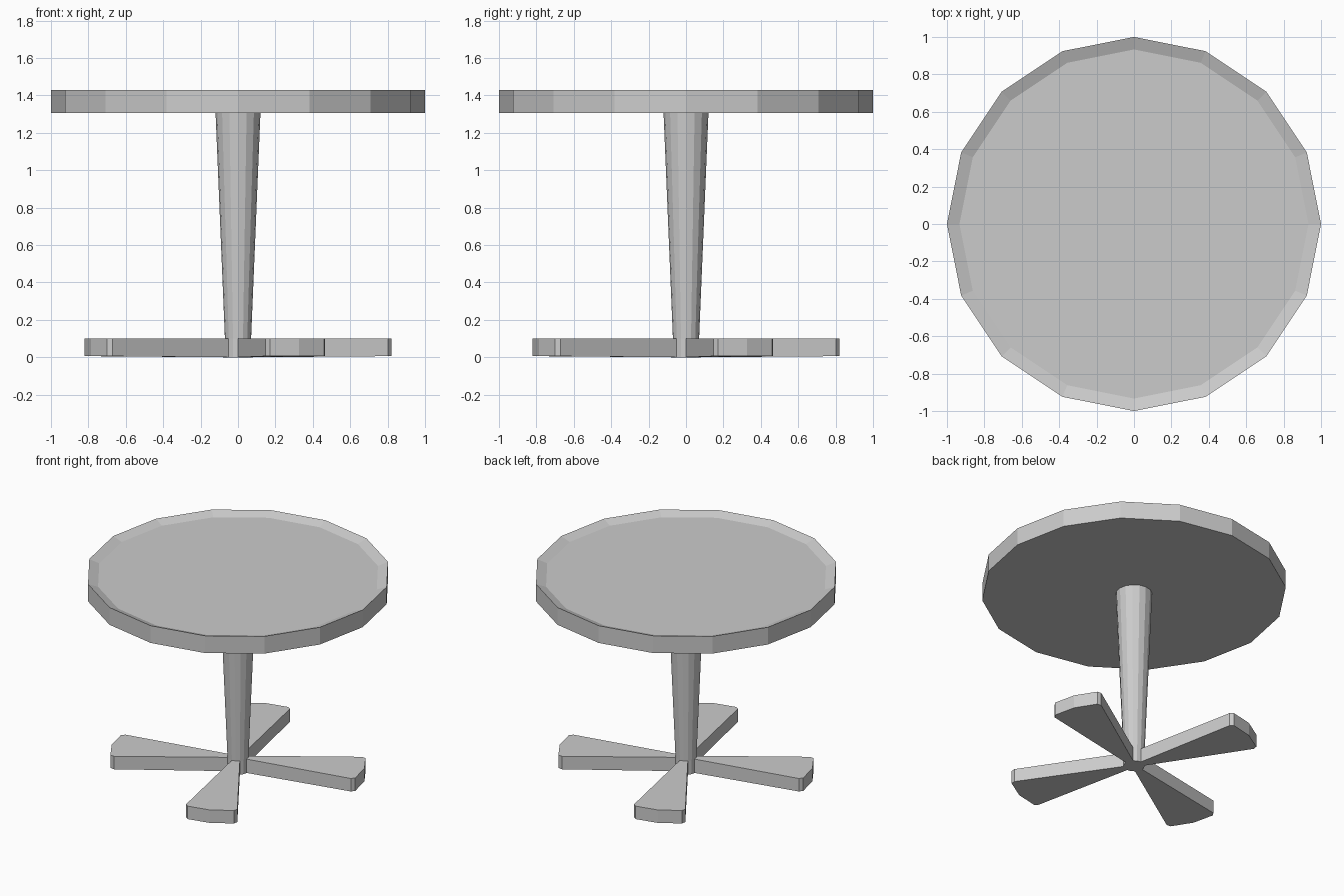
import bpy, bmesh
from math import cos, sin, pi, radians

default = bpy.data.objects.get("Cube")
if default:
    bpy.data.objects.remove(default, do_unlink=True)

SIDES = 16

grey = bpy.data.materials.new("plain grey")
grey.use_nodes = True
colour = (0.6, 0.6, 0.6, 1)
grey.diffuse_color = colour
grey.node_tree.nodes["Principled BSDF"].inputs["Base Color"].default_value = colour


def polar(r, a, z):
    return (r * cos(a), r * sin(a), z)


def finish(bm, name):
    bmesh.ops.recalc_face_normals(bm, faces=bm.faces)
    mesh = bpy.data.meshes.new(name)
    bm.to_mesh(mesh)
    bm.free()
    mesh.materials.append(grey)
    obj = bpy.data.objects.new(name, mesh)
    bpy.context.collection.objects.link(obj)
    return obj


def lathe(name, profile):
    """Faceted solid from (radius, height) rings, capped at both ends."""
    bm = bmesh.new()
    rings = [[bm.verts.new(polar(r, 2 * pi * i / SIDES, z)) for i in range(SIDES)]
             for r, z in profile]
    for low, high in zip(rings, rings[1:]):
        for i in range(SIDES):
            j = (i + 1) % SIDES
            bm.faces.new((low[i], low[j], high[j], high[i]))
    bm.faces.new(rings[0])
    bm.faces.new(rings[-1])
    return finish(bm, name)


# Round top with a shallow dished surface
lathe("table_top", [(0.12, 1.305), (1, 1.305), (1, 1.43), (0.933, 1.405)])

# Column, straight at the foot and widening upward
lathe("column", [(0.07, 0), (0.07, 0.1), (0.12, 1.305)])

# Fan-shaped feet: half outline as (radius, degrees off the centre line)
half = [(0.07, 22.5), (0.815, 12.2), (0.838, 10.8)]
outline = ([(0.07, 0)] + half + [(0.85, 0)]
           + [(r, -a) for r, a in reversed(half)])


def foot(name, heading):
    bm = bmesh.new()
    low, high = [], []
    for r, a in outline:
        angle = radians(heading + a)
        low.append(bm.verts.new(polar(r, angle, 0.006 if r > 0.1 else 0)))
        high.append(bm.verts.new(polar(r, angle, 0.1)))
    bm.faces.new(low)
    bm.faces.new(high)
    n = len(outline)
    for i in range(n):
        j = (i + 1) % n
        bm.faces.new((low[i], low[j], high[j], high[i]))
    return finish(bm, name)


for k, side in enumerate(("left", "back", "right", "front")):
    foot(side + "_foot", 22.5 + 90 * k)
